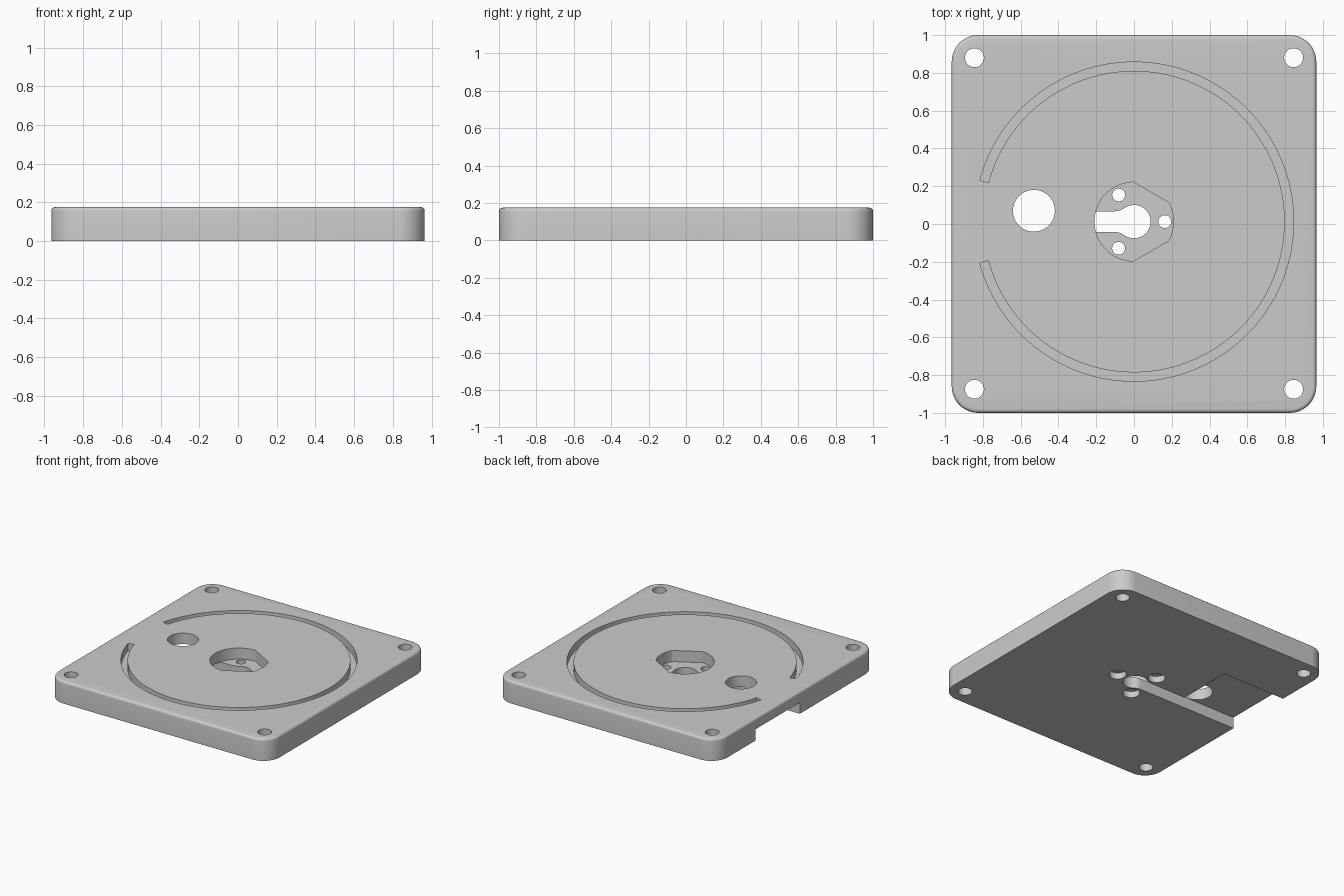
import bpy, bmesh
from math import sin, cos, pi, sqrt, radians, atan2

if "Cube" in bpy.data.objects:
    bpy.data.objects.remove(bpy.data.objects["Cube"])

HX, HY, TOP = 0.965, 1.0, 0.175
CY = 0.0125          # y of the central features


def arc(cx, cy, r, a0, a1, n):
    return [(cx + r * cos(a0 + (a1 - a0) * i / n),
             cy + r * sin(a0 + (a1 - a0) * i / n)) for i in range(n + 1)]


def circle(cx, cy, r, n=48):
    return arc(cx, cy, r, 0, 2 * pi, n)[:-1]


def rect(x0, x1, y0, y1):
    return [(x0, y0), (x1, y0), (x1, y1), (x0, y1)]


def rounded_rect(inset, r=0.14):
    r, hx, hy = r - inset, HX - inset, HY - inset
    pts = []
    for i, (sx, sy) in enumerate([(1, 1), (-1, 1), (-1, -1), (1, -1)]):
        pts += arc(sx * (hx - r), sy * (hy - r), r, i * pi / 2, (i + 1) * pi / 2, 12)
    return pts


def loft(name, rings):
    """Closed solid from a stack of (outline, z) rings."""
    bm = bmesh.new()
    loops = [[bm.verts.new((x, y, z)) for x, y in pts] for pts, z in rings]
    n = len(loops[0])
    for a, b in zip(loops, loops[1:]):
        for i in range(n):
            j = (i + 1) % n
            bm.faces.new((a[i], a[j], b[j], b[i]))
    bm.faces.new(loops[0][::-1])
    bm.faces.new(loops[-1])
    bmesh.ops.recalc_face_normals(bm, faces=bm.faces)
    me = bpy.data.meshes.new(name)
    bm.to_mesh(me)
    bm.free()
    ob = bpy.data.objects.new(name, me)
    bpy.context.collection.objects.link(ob)
    return ob


# plate with rounded corners and a softened top edge
F = 0.02
rings = [(rounded_rect(0), 0)]
rings += [(rounded_rect(F * (1 - cos(t))), TOP - F + F * sin(t))
          for t in [i * pi / 10 for i in range(6)]]
plate = loft("base_plate", rings)

cutters = []


def cut(name, pts, z0, z1):
    cutters.append(loft(name + "_cutter", [(pts, z0), (pts, z1)]))


# corner screw holes
for sx in (-1, 1):
    for y in (0.88, -0.875):
        cut("corner_hole", circle(sx * 0.845, y, 0.05), -0.1, 0.3)

# open ring groove in the top
end = radians(165)
cut("ring_groove", arc(0, CY, 0.845, -end, end, 128) + arc(0, CY, 0.798, end, -end, 128),
    0.115, 0.3)

# central pocket: a disc with two flats towards the right
a, b = radians(91), radians(29)
cut("pocket", arc(0, CY, 0.209, a, 2 * pi - a, 48) + arc(0, CY, 0.209, -b, b, 12), 0.0875, 0.3)

# keyhole channel in the underside, with filleted throat
R, S, f = 0.088, 0.055, 0.08
fy = S + f
fx = -sqrt((R + f) ** 2 - fy ** 2)
t = atan2(fy, fx)
fillet = arc(fx, fy, f, t - pi, -pi / 2, 8)
half = arc(0, 0, R, 0, t, 24)[1:] + [(x, y) for x, y in fillet[1:]] + [(-0.45, S)]
key = [(R, 0)] + half + [(x, -y) for x, y in reversed(half)]
cut("keyhole", [(x, y + CY) for x, y in key], -0.1, 0.0885)

# cable notch in the underside, open at the left edge
cut("cable_notch", rect(-1.1, -0.415, CY - S, 0.51), -0.1, 0.0885)
cut("cable_hole", circle(-0.53, 0.07, 0.111), -0.05, 0.3)

# three counterbored screw holes around the keyhole
for k in range(3):
    x, y = 0.163 * cos(k * 2 * pi / 3), CY + 0.163 * sin(k * 2 * pi / 3)
    cut("screw_hole", circle(x, y, 0.034, 32), -0.1, 0.15)
    cut("counterbore", circle(x, y, 0.062, 32), -0.1, 0.05)

for c in cutters:
    m = plate.modifiers.new(c.name, 'BOOLEAN')
    m.object, m.operation, m.solver = c, 'DIFFERENCE', 'EXACT'

# apply the cuts and drop the helpers
bpy.context.view_layer.objects.active = plate
plate.select_set(True)
for m in list(plate.modifiers):
    bpy.ops.object.modifier_apply(modifier=m.name)
for c in cutters:
    bpy.data.objects.remove(c)
bpy.ops.object.shade_smooth_by_angle(angle=radians(30))
